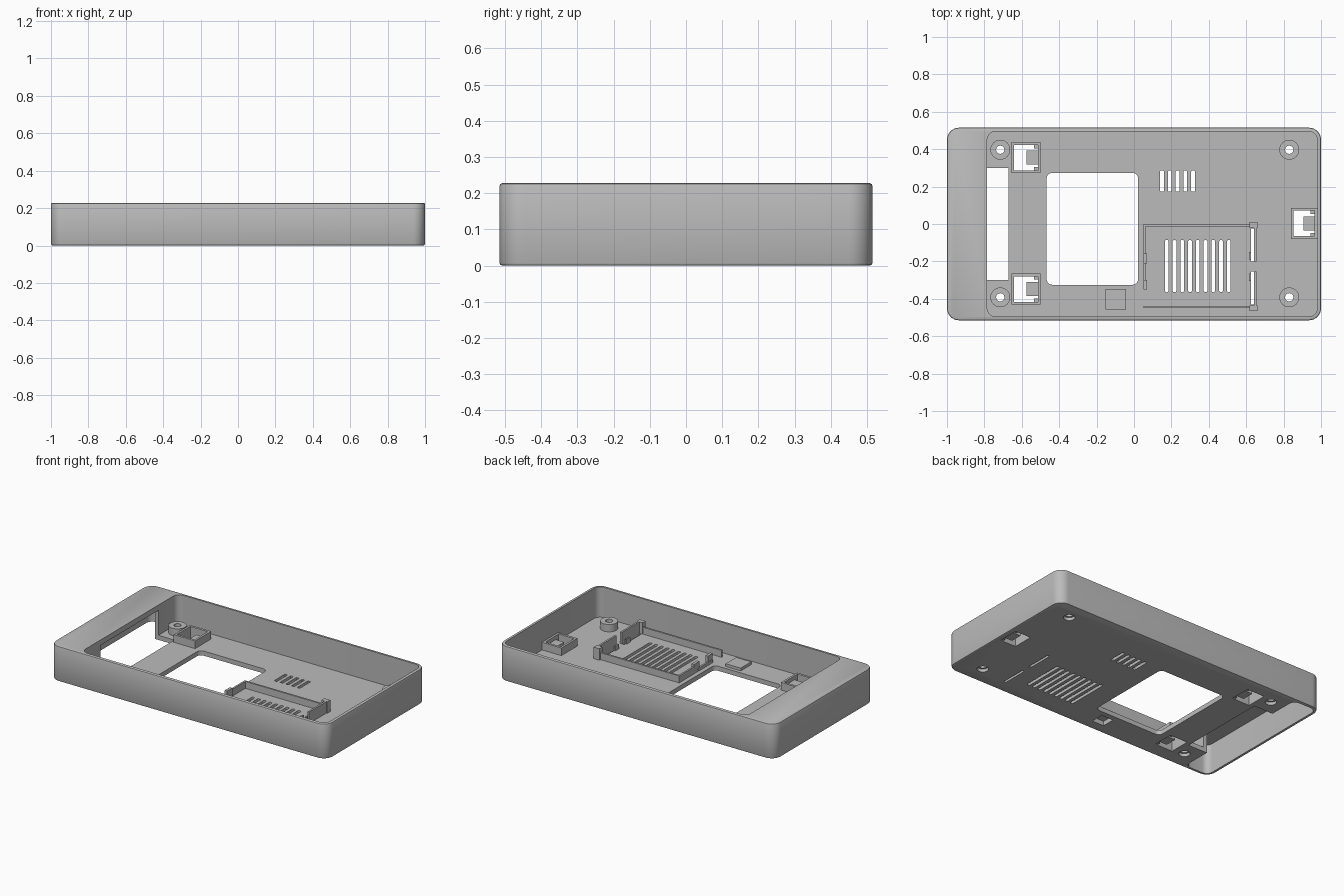
import bpy, bmesh, math

if "Cube" in bpy.data.objects:
    bpy.data.objects.remove(bpy.data.objects["Cube"])

TOP, FLOOR = 0.228, 0.03

grey = bpy.data.materials.new("grey plastic")
grey.diffuse_color = (0.5, 0.5, 0.5, 1)
grey.use_nodes = True
grey.node_tree.nodes["Principled BSDF"].inputs["Base Color"].default_value = grey.diffuse_color


def rrect(x0, x1, y0, y1, r=0.0, n=8):
    """Counter-clockwise outline of a rounded rectangle."""
    if r <= 0:
        return [(x0, y0), (x1, y0), (x1, y1), (x0, y1)]
    pts = []
    centres = [(x1 - r, y1 - r), (x0 + r, y1 - r), (x0 + r, y0 + r), (x1 - r, y0 + r)]
    for k, (cx, cy) in enumerate(centres):
        for i in range(n + 1):
            a = math.pi / 2 * (k + i / n)
            pts.append((cx + r * math.cos(a), cy + r * math.sin(a)))
    return pts


def circle(cx, cy, r, n=32):
    return [(cx + r * math.cos(2 * math.pi * i / n), cy + r * math.sin(2 * math.pi * i / n))
            for i in range(n)]


def prisms(name, items):
    """One object made of vertical prisms, each (outline, bottom, top)."""
    bm = bmesh.new()
    for pts, z0, z1 in items:
        lo = [bm.verts.new((x, y, z0)) for x, y in pts]
        hi = [bm.verts.new((x, y, z1)) for x, y in pts]
        bm.faces.new(lo[::-1])
        bm.faces.new(hi)
        for i in range(len(pts)):
            j = (i + 1) % len(pts)
            bm.faces.new((lo[i], lo[j], hi[j], hi[i]))
    me = bpy.data.meshes.new(name)
    bm.to_mesh(me)
    bm.free()
    me.materials.append(grey)
    ob = bpy.data.objects.new(name, me)
    bpy.context.collection.objects.link(ob)
    return ob


def activate(ob):
    bpy.ops.object.select_all(action='DESELECT')
    ob.select_set(True)
    bpy.context.view_layer.objects.active = ob


def cut(ob, items):
    """Subtract prisms from an object."""
    cutter = prisms("cutter", items)
    activate(ob)
    m = ob.modifiers.new("cut", 'BOOLEAN')
    m.operation, m.solver, m.object = 'DIFFERENCE', 'EXACT', cutter
    bpy.ops.object.modifier_apply(modifier=m.name)
    bpy.data.objects.remove(cutter)


def smooth(ob):
    activate(ob)
    bpy.ops.object.shade_smooth_by_angle(angle=math.radians(30))


# Outer shell with softened top and bottom edges
shell = prisms("shell", [(rrect(-1, 1, -0.515, 0.515, 0.065), 0, TOP)])
activate(shell)
bev = shell.modifiers.new("edge", 'BEVEL')
bev.width, bev.segments = 0.008, 2
bev.limit_method, bev.angle_limit = 'ANGLE', math.radians(60)
bpy.ops.object.modifier_apply(modifier=bev.name)

# Main tray, then the end chamber that is open below
cut(shell, [(rrect(-0.785, 0.98, -0.495, 0.495, 0.045), FLOOR, 0.4)])
cut(shell, [(rrect(-0.98, -0.81, -0.495, 0.495, 0.04), -0.1, TOP - 0.035)])
# Floor gap and partition opening beside the chamber
cut(shell, [(rrect(-0.9, -0.67, -0.3, 0.3), -0.1, TOP - 0.035)])
cut(shell, [(rrect(-0.812, -0.784, -0.6 + 0.1, -0.299), -0.1, 0.0005)])

# Floor openings: display window, vents, clip slots, pocket, screw holes
low, high = -0.1, 0.1
bosses = [(x, y) for x in (-0.715, 0.83) for y in (-0.392, 0.397)]
holes = [rrect(-0.467, 0.022, -0.325, 0.273, 0.03)]
holes += [rrect(x - 0.01, x + 0.01, 0.173, 0.285, 0.004, 3)
          for x in [0.15 + 0.0415 * i for i in range(5)]]
holes += [rrect(x - 0.01, x + 0.01, -0.365, -0.085, 0.0098, 5)
          for x in [0.175 + 0.0415 * i for i in range(9)]]
holes += [rrect(0.626, 0.642, -0.2, -0.025), rrect(0.626, 0.642, -0.43, -0.255)]
holes += [rrect(-0.14, -0.055, -0.445, -0.36)]
holes += [circle(x, y, 0.034) for x, y in bosses]
snap_boxes = [(-0.655, -0.5, 0.355), (-0.655, -0.5, -0.348), (0.84, 0.98, 0.003)]
for x0, x1, y in snap_boxes:
    holes.append(rrect(x0 + 0.014, x1 - 0.014, y - 0.068, y + 0.068))
cut(shell, [(h, low, high) for h in holes])
smooth(shell)

# Screw bosses
for x, y in bosses:
    boss = prisms("screw_boss", [(circle(x, y, 0.053), 0.02, 0.078)])
    cut(boss, [(circle(x, y, 0.022), 0, 0.2)])
    smooth(boss)

# Snap boxes with an inner catch tongue
for x0, x1, y in snap_boxes:
    box = prisms("snap_box", [(rrect(x0, x1, y - 0.083, y + 0.083), FLOOR - 0.001, 0.08)])
    cut(box, [(rrect(x0 + 0.014, x1 - 0.014, y - 0.068, y + 0.068), 0, 0.2)])
    prisms("snap_tongue", [
        (rrect(x1 - 0.075, x1 - 0.01, y - 0.038, y + 0.038), 0.006, 0.055),
        (rrect(x1 - 0.035, x1 - 0.01, y - 0.068, y - 0.05), 0.006, 0.03),
        (rrect(x1 - 0.035, x1 - 0.01, y + 0.05, y + 0.068), 0.006, 0.03)])

# Raised pad over the floor pocket
prisms("raised_pad", [(rrect(-0.152, -0.043, -0.457, -0.348), FLOOR - 0.001, 0.048)])

# Low walls of the module holder
base = FLOOR - 0.001
prisms("holder_walls", [
    (rrect(0.05, 0.62, -0.013, -0.001), base, 0.075),
    (rrect(0.05, 0.62, -0.45, -0.438), base, 0.075),
    (rrect(0.05, 0.062, -0.16, -0.013), base, 0.075),
    (rrect(0.05, 0.062, -0.35, -0.2), base, 0.05)])

# Tall posts and spring clips of the module holder
prisms("holder_posts", [
    (rrect(0.618, 0.66, -0.022, 0.01), base, 0.105),
    (rrect(0.618, 0.66, -0.465, -0.435), base, 0.105)])
prisms("holder_clips", [
    (rrect(0.642, 0.654, -0.2, -0.022), base, 0.105),
    (rrect(0.642, 0.654, -0.435, -0.255), base, 0.105),
    (rrect(0.616, 0.626, -0.19, -0.15), base, 0.06),
    (rrect(0.616, 0.626, -0.305, -0.265), base, 0.06),
    (rrect(0.052, 0.07, -0.212, -0.158), base, 0.09),
    (rrect(0.052, 0.07, -0.35, -0.3), base, 0.09)])
